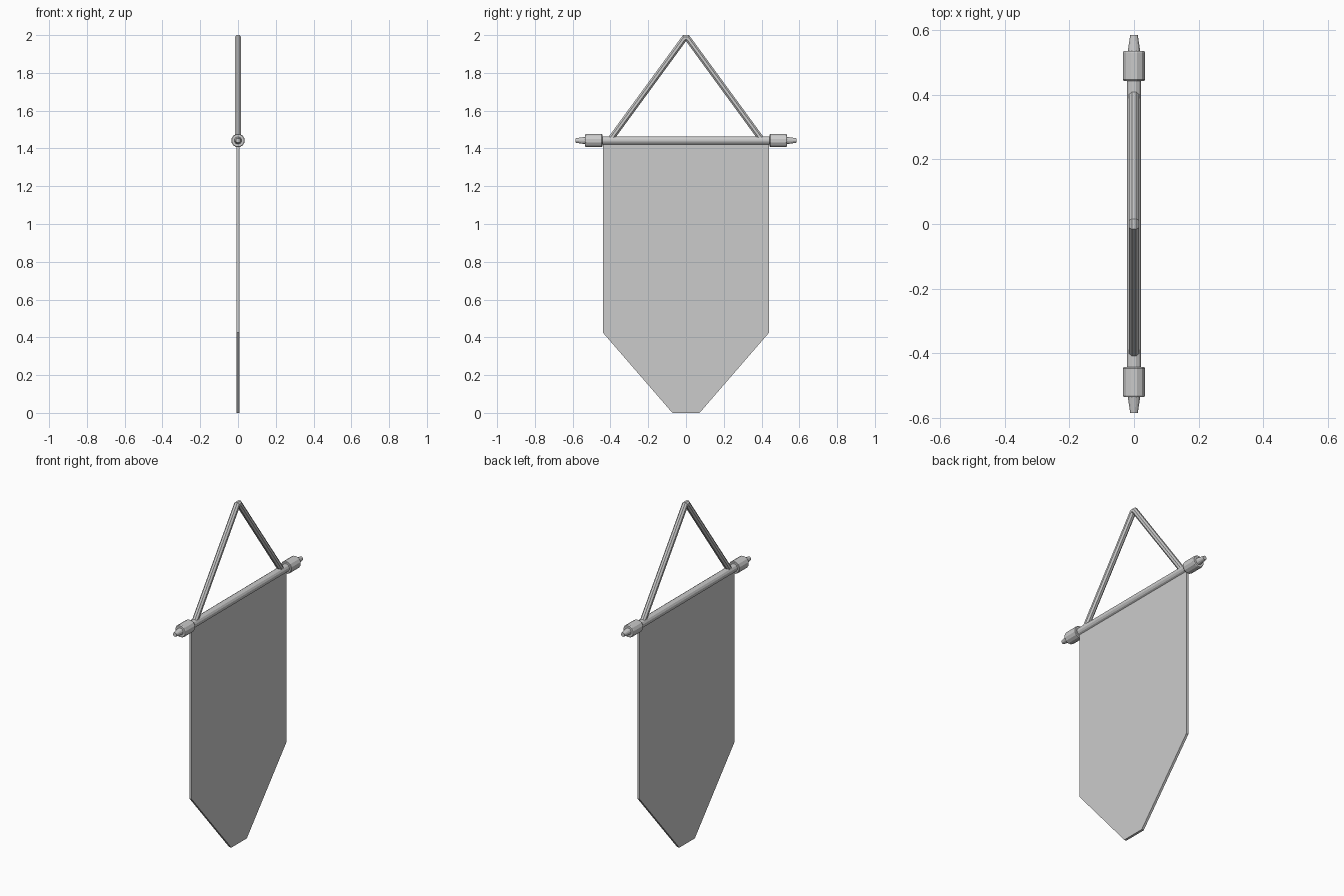
import bpy, bmesh
from math import sin, cos, pi, atan2
from mathutils import Vector

if "Cube" in bpy.data.objects:
    bpy.data.objects.remove(bpy.data.objects["Cube"])

ROD_Z = 1.442


def add_object(name, bm):
    bmesh.ops.recalc_face_normals(bm, faces=bm.faces)
    mesh = bpy.data.meshes.new(name)
    bm.to_mesh(mesh)
    bm.free()
    obj = bpy.data.objects.new(name, mesh)
    bpy.context.collection.objects.link(obj)
    return obj


def loft(name, stations, sides):
    """Capped tube through (y, z, radius, tilt, stretch) rings in the YZ plane."""
    bm = bmesh.new()
    rings = []
    for y, z, r, tilt, stretch in stations:
        v = Vector((0, -sin(tilt), cos(tilt))) * stretch
        ring = []
        for i in range(sides):
            a = 2 * pi * (i + 0.5) / sides
            p = Vector((r * cos(a), y, z)) + v * r * sin(a)
            ring.append(bm.verts.new(p))
        rings.append(ring)
    for a, b in zip(rings, rings[1:]):
        for i in range(sides):
            j = (i + 1) % sides
            bm.faces.new((a[i], a[j], b[j], b[i]))
    bm.faces.new(rings[0])
    bm.faces.new(rings[-1])
    return add_object(name, bm)


# Cloth panel with a tapered, blunt lower end
bm = bmesh.new()
half = [(0.44, ROD_Z), (0.44, 0.425), (0.072, 0)]
outline = half + [(-y, z) for y, z in reversed(half)]
face = bm.faces.new([bm.verts.new((-0.007, y, z)) for y, z in outline])
out = bmesh.ops.extrude_face_region(bm, geom=[face])
bmesh.ops.translate(bm, vec=(0.014, 0, 0),
                    verts=[v for v in out["geom"] if isinstance(v, bmesh.types.BMVert)])
add_object("banner_cloth", bm)

# Horizontal rod
loft("rod", [(y, ROD_Z, 0.023, 0, 1) for y in (-0.45, 0.45)], 12)

# End finials: collar and tapered tip
finial = [(0.443, 0.033), (0.447, 0.036), (0.53, 0.036), (0.535, 0.033),
          (0.535, 0.020), (0.585, 0.012)]
for side, label in ((-1, "left"), (1, "right")):
    loft("finial_" + label, [(side * y, ROD_Z, r, 0, 1) for y, r in finial], 12)

# Hanging cord, mitred at the apex
slope = atan2(0.535, 0.39)
r = 0.0172
top = 2.0 - r * cos(pi / 8)
miter = 1 / cos(slope / 2)
loft("hanging_cord", [
    (-0.403, ROD_Z + 0.002, r, slope, 1),
    (-0.008, top, r, slope / 2, miter),
    (0.008, top, r, -slope / 2, miter),
    (0.403, ROD_Z + 0.002, r, -slope, 1)], 8)
